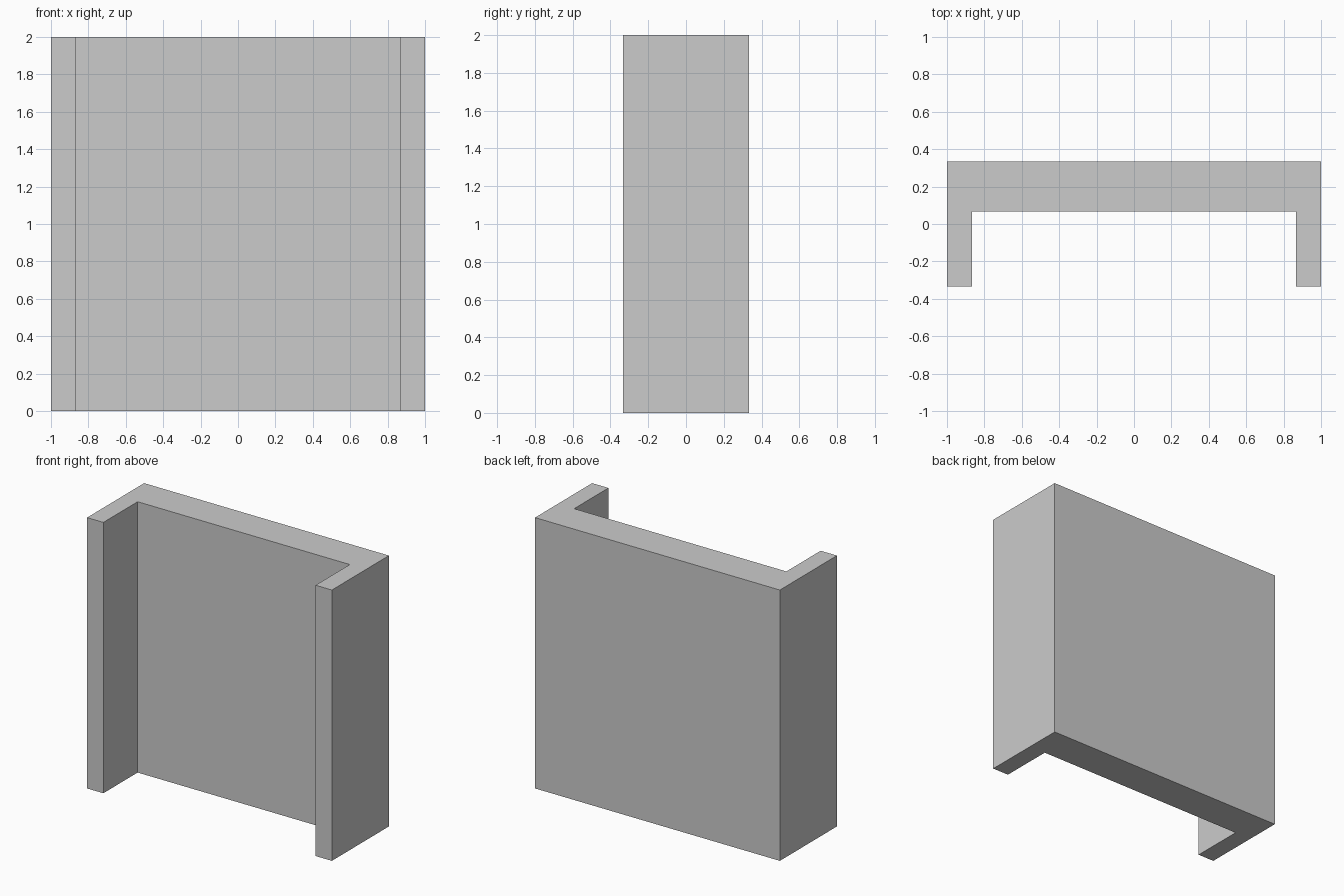
import bpy, bmesh

if "Cube" in bpy.data.objects:
    bpy.data.objects.remove(bpy.data.objects["Cube"])

HEIGHT = 2.0
HALF_W, HALF_D = 1.0, 0.333      # outer half width and depth
INNER_X, INNER_Y = 0.867, 0.067  # inside faces of the side flanges and back web

# U-shaped channel profile: right half, then mirrored for the left half
right = [(INNER_X, INNER_Y), (INNER_X, -HALF_D), (HALF_W, -HALF_D), (HALF_W, HALF_D)]
profile = right + [(-x, y) for x, y in reversed(right)]

# Extrude the profile upward into one solid
bm = bmesh.new()
base = bm.faces.new([bm.verts.new((x, y, 0)) for x, y in profile])
top = bmesh.ops.extrude_face_region(bm, geom=[base], use_keep_orig=True)
verts = [g for g in top["geom"] if isinstance(g, bmesh.types.BMVert)]
bmesh.ops.translate(bm, verts=verts, vec=(0, 0, HEIGHT))
bmesh.ops.recalc_face_normals(bm, faces=bm.faces)

mesh = bpy.data.meshes.new("channel_panel")
bm.to_mesh(mesh)
bm.free()
bpy.context.collection.objects.link(bpy.data.objects.new("channel_panel", mesh))
